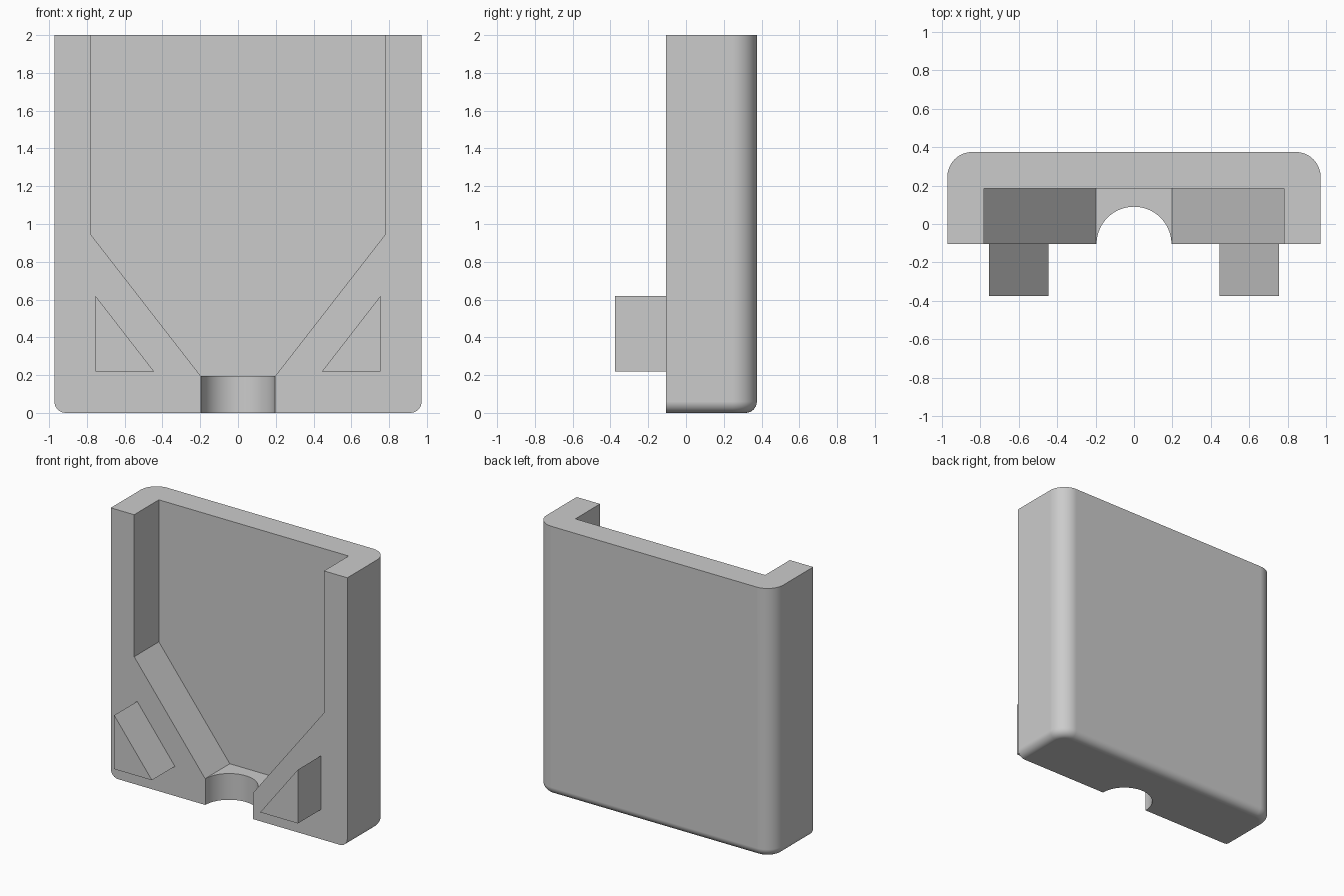
import bpy
import bmesh
import math

cube = bpy.data.objects.get("Cube")
if cube:
    bpy.data.objects.remove(cube, do_unlink=True)

HALF_W, HEIGHT = 0.972, 2.0
FRONT, BACK, FLOOR = -0.105, 0.375, 0.185
CORNER_R, BOTTOM_R, NOTCH_R = 0.13, 0.06, 0.195

grey = bpy.data.materials.new("light grey")
grey.use_nodes = True
colour = (0.6, 0.6, 0.6, 1)
grey.diffuse_color = colour
grey.node_tree.nodes["Principled BSDF"].inputs["Base Color"].default_value = colour


def add_object(name, bm):
    bmesh.ops.recalc_face_normals(bm, faces=bm.faces[:])
    mesh = bpy.data.meshes.new(name)
    bm.to_mesh(mesh)
    bm.free()
    mesh.materials.append(grey)
    obj = bpy.data.objects.new(name, mesh)
    bpy.context.collection.objects.link(obj)
    return obj


def prism(points, offset):
    """Extrude a closed outline along an offset vector."""
    bm = bmesh.new()
    face = bm.faces.new([bm.verts.new(p) for p in points])
    new = bmesh.ops.extrude_face_region(bm, geom=[face])["geom"]
    verts = [g for g in new if isinstance(g, bmesh.types.BMVert)]
    bmesh.ops.translate(bm, verts=verts, vec=offset)
    return bm


def cut(target, cutter):
    mod = target.modifiers.new("cut", "BOOLEAN")
    mod.operation = "DIFFERENCE"
    mod.solver = "EXACT"
    mod.object = cutter
    bpy.context.view_layer.objects.active = target
    bpy.ops.object.modifier_apply(modifier=mod.name)
    bpy.data.objects.remove(cutter, do_unlink=True)


# Block with rounded back corners
outline = [(-HALF_W, FRONT, 0), (HALF_W, FRONT, 0)]
for side, start in ((1, 0), (-1, 90)):
    for i in range(13):
        a = math.radians(start + 90 * i / 12)
        outline.append((side * (HALF_W - CORNER_R) + CORNER_R * math.cos(a),
                        BACK - CORNER_R + CORNER_R * math.sin(a), 0))
bm = prism(outline, (0, 0, HEIGHT))

# Rounded bottom edge along the sides and back
rim = [e for e in bm.edges
       if all(v.co.z < 0.001 for v in e.verts)
       and not all(v.co.y < FRONT + 0.001 for v in e.verts)]
bmesh.ops.bevel(bm, geom=rim, offset=BOTTOM_R, segments=8,
                profile=0.5, affect="EDGES", clamp_overlap=False)
body = add_object("tray_body", bm)

# Funnel-shaped recess, open at the front and top
half = [(0.197, 0.195), (0.78, 0.945), (0.78, 2.2)]
funnel = half + [(-x, z) for x, z in reversed(half)]
depth = FLOOR + 0.4
cut(body, add_object("recess_cutter",
                     prism([(x, -0.4, z) for x, z in funnel], (0, depth, 0))))

# Round outlet through the bottom wall
circle = [(NOTCH_R * math.cos(math.tau * i / 64),
           FRONT + NOTCH_R * math.sin(math.tau * i / 64), -0.1) for i in range(64)]
cut(body, add_object("outlet_cutter", prism(circle, (0, 0, 0.4))))

# Smooth rounded edges, flat panels
bpy.ops.object.select_all(action="DESELECT")
body.select_set(True)
bpy.context.view_layer.objects.active = body
bpy.ops.object.shade_smooth_by_angle(angle=math.radians(30))
normals = body.modifiers.new("flat panels", "WEIGHTED_NORMAL")
normals.keep_sharp = True

# Triangular pegs on the front face
for name, s in (("left_peg", 1), ("right_peg", -1)):
    corners = [(0.755, 0.62), (0.755, 0.22), (0.445, 0.22)]
    add_object(name, prism([(s * x, -0.375, z) for x, z in corners],
                           (0, FRONT + 0.375 + 0.01, 0)))
